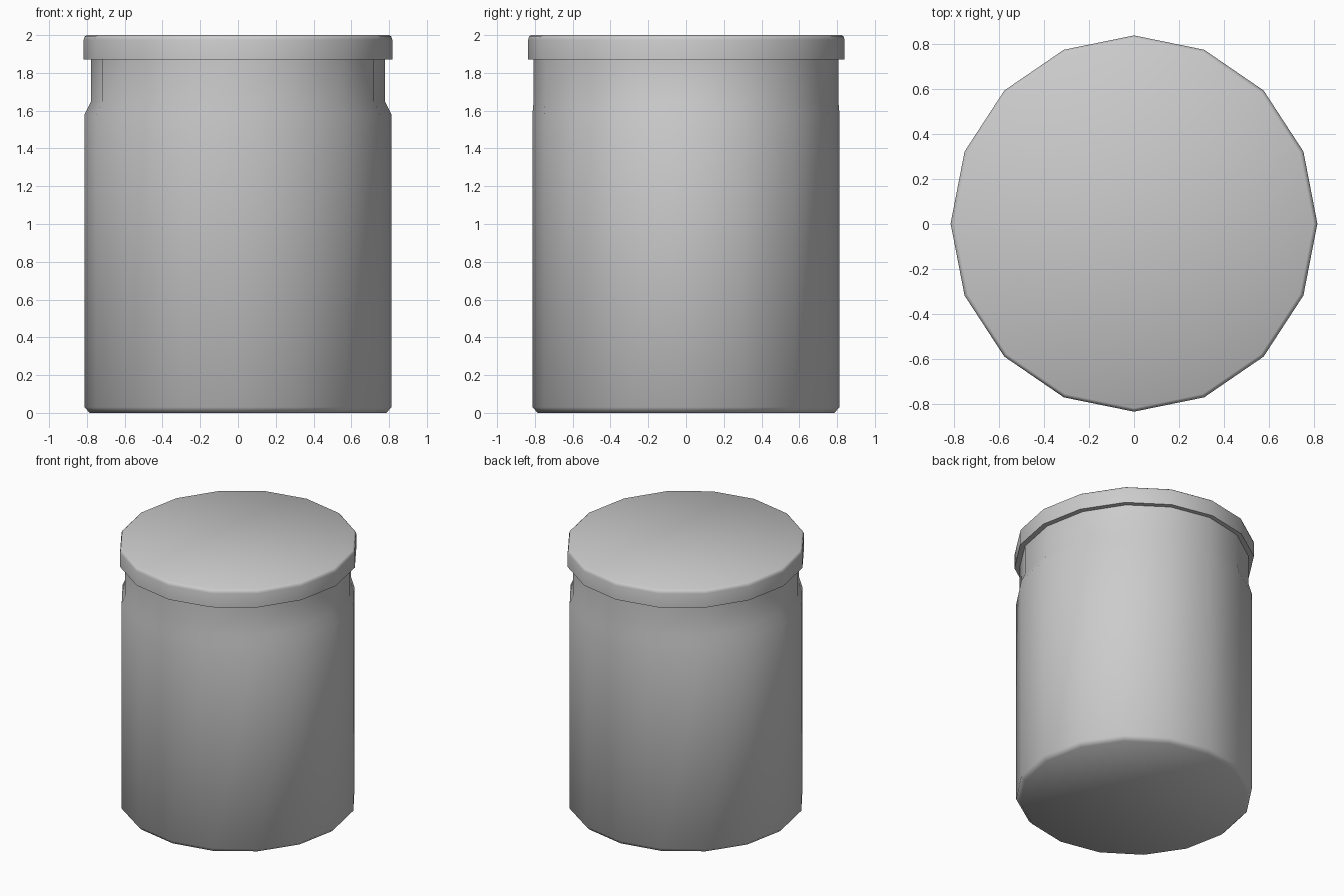
import bpy, bmesh, math

if "Cube" in bpy.data.objects:
    bpy.data.objects.remove(bpy.data.objects["Cube"])

SIDES = 16


def turned(name, rings):
    """Closed lathe solid from (x radius, y radius, z) rings, bottom to top."""
    bm = bmesh.new()
    loops = []
    for rx, ry, z in rings:
        loops.append([bm.verts.new((rx * math.cos(math.tau * i / SIDES),
                                    ry * math.sin(math.tau * i / SIDES), z))
                      for i in range(SIDES)])
    for a, b in zip(loops, loops[1:]):
        for i in range(SIDES):
            j = (i + 1) % SIDES
            bm.faces.new((a[i], a[j], b[j], b[i]))
    bm.faces.new(loops[0][::-1])
    bm.faces.new(loops[-1])
    bmesh.ops.recalc_face_normals(bm, faces=bm.faces)
    mesh = bpy.data.meshes.new(name)
    bm.to_mesh(mesh)
    bm.free()
    obj = bpy.data.objects.new(name, mesh)
    bpy.context.collection.objects.link(obj)
    bpy.ops.object.select_all(action='DESELECT')
    obj.select_set(True)
    bpy.context.view_layer.objects.active = obj
    bpy.ops.object.shade_smooth_by_angle(angle=math.radians(50))
    return obj


# Jar body: chamfered foot, straight wall, slightly oval pinched neck
turned("jar_body", [
    (0.785, 0.785, 0.0),
    (0.813, 0.813, 0.03),
    (0.813, 0.813, 1.58),
    (0.778, 0.807, 1.65),
    (0.778, 0.807, 1.88),
])

# Lid: shallow oval cap with a softened top edge
lid = turned("jar_lid", [
    (0.817, 0.838, 1.87),
    (0.817, 0.838, 1.975),
    (0.812, 0.833, 1.992),
    (0.800, 0.822, 2.0),
])
lid.location.y = 0.002
